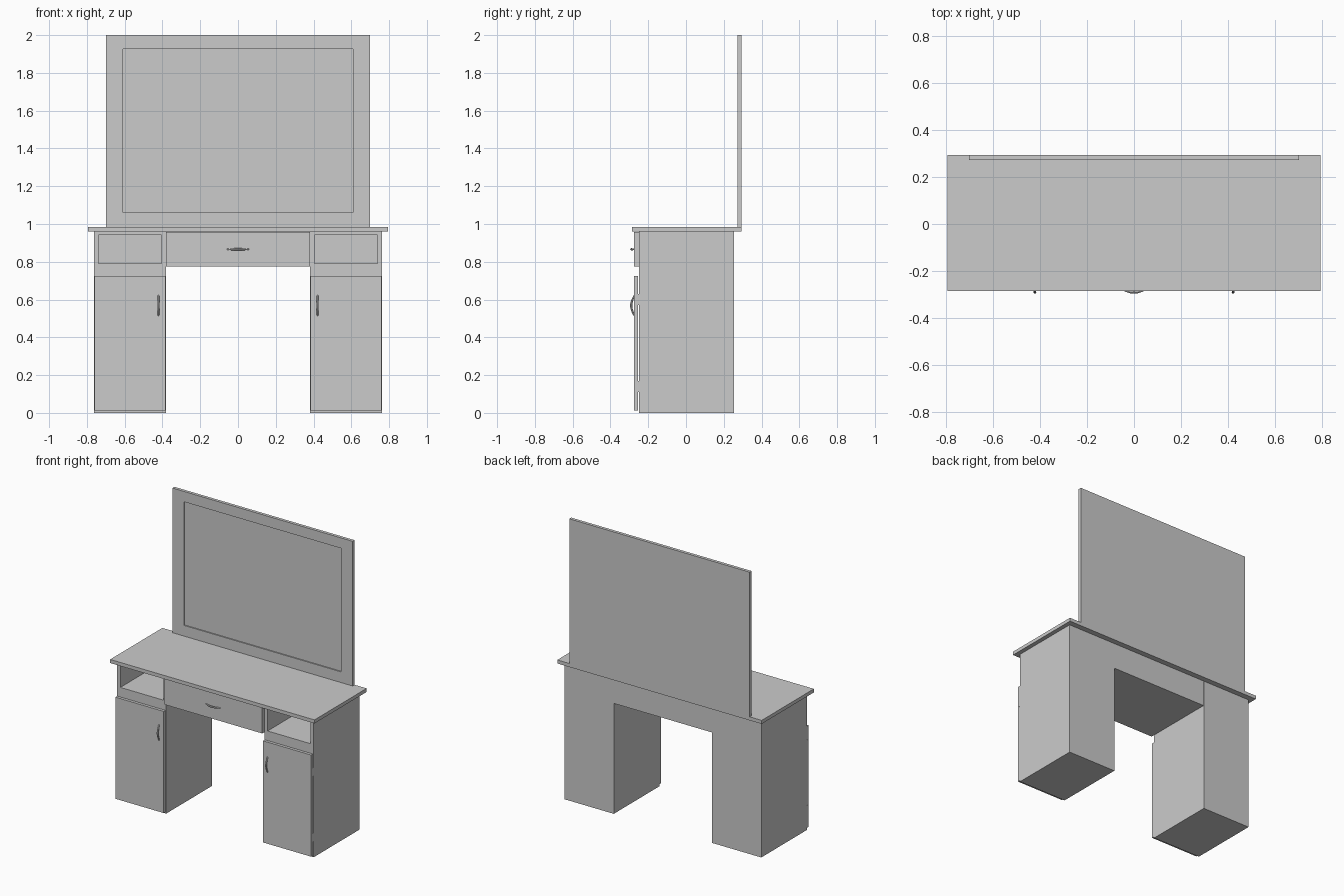
import bpy, bmesh, math
from mathutils import Vector

if "Cube" in bpy.data.objects:
    bpy.data.objects.remove(bpy.data.objects["Cube"])


def box(name, lo, hi, recess=None):
    """Box from corner to corner; recess = (x0, x1, z0, z1, depth) sunk into the front face."""
    bm = bmesh.new()
    bmesh.ops.create_cube(bm, size=1)
    lo, hi = Vector(lo), Vector(hi)
    for v in bm.verts:
        v.co = Vector(hi[i] if v.co[i] > 0 else lo[i] for i in range(3))
    if recess:
        x0, x1, z0, z1, depth = recess
        front = min(bm.faces, key=lambda f: f.calc_center_median().y)
        mid = front.calc_center_median()
        bmesh.ops.inset_region(bm, faces=[front], thickness=0.005)
        for v in front.verts:
            v.co = (x0 if v.co.x < mid.x else x1, lo.y, z0 if v.co.z < mid.z else z1)
        inner = bmesh.ops.extrude_face_region(bm, geom=[front])["geom"]
        for v in inner:
            if isinstance(v, bmesh.types.BMVert):
                v.co.y += depth
        if front.is_valid:
            bm.faces.remove(front)
    bmesh.ops.recalc_face_normals(bm, faces=bm.faces)
    me = bpy.data.meshes.new(name)
    bm.to_mesh(me)
    bm.free()
    ob = bpy.data.objects.new(name, me)
    bpy.context.collection.objects.link(ob)
    return ob


def handle(name, centre, axis, half):
    """Bowed pull: arc along axis, bulging to the front, thin at both ends."""
    cu = bpy.data.curves.new(name, 'CURVE')
    cu.dimensions = '3D'
    cu.bevel_depth = 0.006
    cu.bevel_resolution = 2
    cu.use_fill_caps = True
    sp = cu.splines.new('POLY')
    n = 14
    sp.points.add(n)
    for i, p in enumerate(sp.points):
        t = -1 + 2 * i / n
        co = Vector(centre) + Vector(axis) * half * t
        co.y -= 0.017 * math.cos(t * math.pi / 2)
        p.co = (*co, 1)
        p.radius = 0.65 + 0.35 * math.cos(t * math.pi / 2)
    ob = bpy.data.objects.new(name, cu)
    bpy.context.collection.objects.link(ob)
    bpy.ops.object.select_all(action='DESELECT')
    ob.select_set(True)
    bpy.context.view_layer.objects.active = ob
    bpy.ops.object.convert(target='MESH')
    bpy.ops.object.shade_smooth_by_angle()


# Table top and mirror panel with sunken glass
box("table_top", (-0.793, -0.285, 0.96), (0.793, 0.294, 0.985))
box("mirror_panel", (-0.7, 0.272, 0.985), (0.7, 0.294, 2.0),
    (-0.61, 0.61, 1.06, 1.927, 0.008))

# Centre drawer
box("drawer_box", (-0.38, -0.25, 0.775), (0.38, 0.255, 0.96))
box("drawer_front", (-0.38, -0.274, 0.775), (0.38, -0.25, 0.957))
handle("drawer_handle", (0, -0.273, 0.866), (1, 0, 0), 0.056)

# Side cabinets with open niche, door, hinges and handle
for side, s in (("left", -1), ("right", 1)):
    def span(a, b):
        return sorted((s * a, s * b))
    x0, x1 = span(0.382, 0.763)
    n0, n1 = span(0.405, 0.738)
    box(side + "_cabinet", (x0, -0.25, 0), (x1, 0.255, 0.96),
        (n0, n1, 0.79, 0.943, 0.485))
    d0, d1 = span(0.385, 0.76)
    box(side + "_door", (d0, -0.274, 0.012), (d1, -0.254, 0.725))
    h0, h1 = span(0.745, 0.762)
    for z in (0.14, 0.60):
        box(side + "_hinge", (h0, -0.26, z - 0.03), (h1, -0.248, z + 0.03))
    handle(side + "_door_handle", (s * 0.421, -0.273, 0.568), (0, 0, 1), 0.054)
